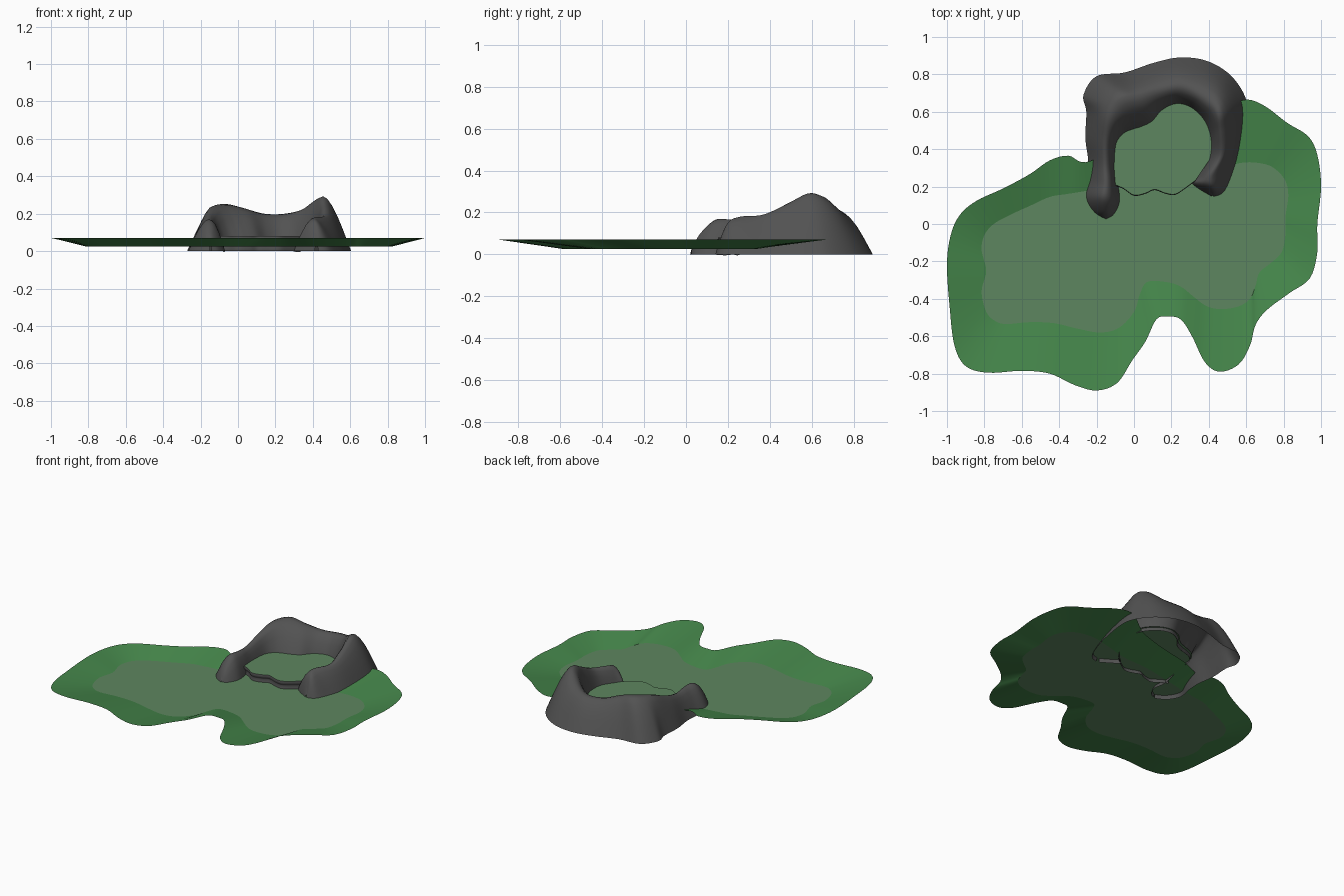
import bpy, bmesh
from mathutils import Vector

if "Cube" in bpy.data.objects:
    bpy.data.objects.remove(bpy.data.objects["Cube"])


def material(name, rgb):
    m = bpy.data.materials.new(name)
    m.diffuse_color = (*rgb, 1)
    m.use_nodes = True
    m.node_tree.nodes["Principled BSDF"].inputs["Base Color"].default_value = m.diffuse_color
    return m


def spline(pts, steps, closed=False):
    """Catmull-Rom resampling of tuples of any length."""
    n, out = len(pts), []
    pick = (lambda i: pts[i % n]) if closed else (lambda i: pts[min(max(i, 0), n - 1)])
    for i in range(n if closed else n - 1):
        a, b, c, d = (pick(i + k) for k in (-1, 0, 1, 2))
        for s in range(steps):
            t = s / steps
            out.append(tuple(0.5 * (2*q + (r - p)*t + (2*p - 5*q + 4*r - u)*t*t
                                    + (3*q - p - 3*r + u)*t**3)
                             for p, q, r, u in zip(a, b, c, d)))
    if not closed:
        out.append(tuple(pts[-1]))
    return out


def make(name, rows, mat, closed=False, fill=False):
    """Skin rows of points into a sheet, or fill one row as a flat face."""
    bm = bmesh.new()
    grid = [[bm.verts.new(p) for p in row] for row in rows]
    if fill:
        bm.faces.new(grid[0])
        bmesh.ops.triangulate(bm, faces=bm.faces[:])
    else:
        for a, b in zip(grid, grid[1:]):
            n = len(a)
            for i in range(n if closed else n - 1):
                j = (i + 1) % n
                bm.faces.new((a[i], a[j], b[j], b[i]))
        bmesh.ops.remove_doubles(bm, verts=bm.verts[:], dist=0.0005)
    bmesh.ops.recalc_face_normals(bm, faces=bm.faces[:])
    if sum(f.normal.z * f.calc_area() for f in bm.faces) < 0:
        bmesh.ops.reverse_faces(bm, faces=bm.faces[:])
    me = bpy.data.meshes.new(name)
    bm.to_mesh(me)
    bm.free()
    ob = bpy.data.objects.new(name, me)
    bpy.context.collection.objects.link(ob)
    me.materials.append(mat)
    for p in me.polygons:
        p.use_smooth = not fill
    return ob


slope_mat = material("bank_green", (0.06, 0.24, 0.07))
floor_mat = material("floor_green", (0.11, 0.24, 0.115))
rock_mat = material("rock_grey", (0.085, 0.085, 0.085))

# Shallow basin: rim outline and matching floor outline
rim = [(-.35, .365), (-.45, .34), (-.56, .265), (-.7, .19), (-.84, .125), (-.93, .05),
       (-.98, -.06), (-1, -.22), (-.985, -.45), (-.96, -.65), (-.9, -.76), (-.78, -.795),
       (-.6, -.785), (-.45, -.8), (-.32, -.86), (-.2, -.89), (-.09, -.85), (-.01, -.73),
       (.06, -.63), (.12, -.51), (.18, -.495), (.25, -.51), (.31, -.6), (.38, -.74),
       (.46, -.79), (.56, -.75), (.62, -.65), (.65, -.54), (.71, -.46), (.83, -.37),
       (.94, -.29), (.98, -.15), (.98, 0), (1, .2), (.98, .37), (.93, .47), (.82, .54),
       (.7, .63), (.6, .665), (.5, .62), (.36, .52), (.15, .45), (-.08, .4), (-.26, .33)]
bed = [(-.36, .16), (-.45, .145), (-.55, .1), (-.66, .05), (-.75, 0), (-.8, -.06),
       (-.815, -.14), (-.79, -.25), (-.815, -.36), (-.79, -.47), (-.74, -.52), (-.68, -.535),
       (-.56, -.525), (-.43, -.53), (-.3, -.56), (-.18, -.58), (-.08, -.555), (0, -.47),
       (.03, -.38), (.07, -.31), (.17, -.31), (.25, -.335), (.32, -.39), (.39, -.44),
       (.47, -.455), (.56, -.44), (.62, -.4), (.65, -.33), (.67, -.26), (.73, -.21),
       (.79, -.15), (.81, -.05), (.81, .04), (.825, .15), (.81, .23), (.76, .29), (.7, .32),
       (.6, .33), (.5, .31), (.42, .29), (.3, .26), (.12, .25), (-.05, .22), (-.24, .18)]
rim_loop = [(x, y, .07) for x, y in spline(rim, 5, True)]
bed_loop = [(x, y, .025) for x, y in spline(bed, 5, True)]
make("basin_bank", [rim_loop, bed_loop], slope_mat, closed=True)
make("basin_floor", [bed_loop], floor_mat, fill=True)

# Horseshoe ridge: outer foot, crest with height, inner foot for each station
outer = [(-.15, .02), (-.22, .06), (-.265, .14), (-.25, .24), (-.245, .34), (-.26, .46),
         (-.255, .6), (-.27, .69), (-.2, .79), (-.05, .81), (.1, .86), (.24, .89), (.38, .875),
         (.5, .81), (.58, .71), (.605, .61), (.58, .43), (.54, .28), (.49, .17), (.43, .14)]
crest = [(-.15, .03, .03), (-.16, .07, .1), (-.16, .14, .165), (-.15, .22, .165),
         (-.155, .32, .16), (-.155, .44, .19), (-.14, .56, .235), (-.1, .64, .25),
         (-.05, .68, .25), (.03, .69, .23), (.14, .72, .2), (.25, .74, .2), (.35, .7, .225),
         (.43, .64, .28), (.46, .58, .29), (.47, .5, .25), (.47, .37, .19), (.41, .26, .18),
         (.41, .2, .15), (.42, .155, .04)]
inner = [(-.14, .025), (-.1, .05), (-.07, .12), (-.08, .22), (-.1, .32), (-.09, .43),
         (-.05, .48), (0, .5), (.04, .51), (.1, .54), (.15, .6), (.22, .635), (.29, .625),
         (.35, .58), (.39, .52), (.41, .44), (.4, .35), (.34, .26), (.3, .22), (.41, .145)]
stations = [(*o, *c, *i, 0 if k < 4 or k > 16 else .06)
            for k, (o, c, i) in enumerate(zip(outer, crest, inner))]
rows = []
for ox, oy, cx, cy, cz, ix, iy, iz in spline(stations, 6):
    o, c, i = Vector((ox, oy, 0)), Vector((cx, cy, 0)), Vector((ix, iy, 0))
    prof = [(0, 0), (.12, .17), (.3, .42), (.5, .67), (.7, .86), (.87, .97), (1, 1)]
    row = [o.lerp(c, f) + Vector((0, 0, cz * h)) for f, h in prof]
    for f, h in [(.2, .97), (.42, .84), (.65, .58), (.85, .28), (1, 0)]:
        row.append(c.lerp(i, f) + Vector((0, 0, iz + (cz - iz) * h)))
    rows.append(row)
make("rock_ridge", rows, rock_mat)

# Raised floor inside the horseshoe, ending in a wavy lip
lip = spline([(-.1, .21), (-.055, .19), (0, .155), (.06, .165), (.11, .185), (.17, .165),
              (.22, .16), (.27, .19), (.33, .235)], 5)
back = spline([(i[0]*.85 + c[0]*.15, i[1]*.85 + c[1]*.15)
               for i, c in list(zip(inner, crest))[4:17]], 5)
make("raised_floor", [[(x, y, .08) for x, y in lip + back[::-1]]], floor_mat, fill=True)

# Rock ledge under the lip
ledge = [(0, .08), (-.004, .068), (.004, .055), (.012, .045), (.004, .034), (.01, .0)]
make("rock_ledge", [[(x, y + d, z) for x, y in lip] for d, z in ledge], rock_mat)
